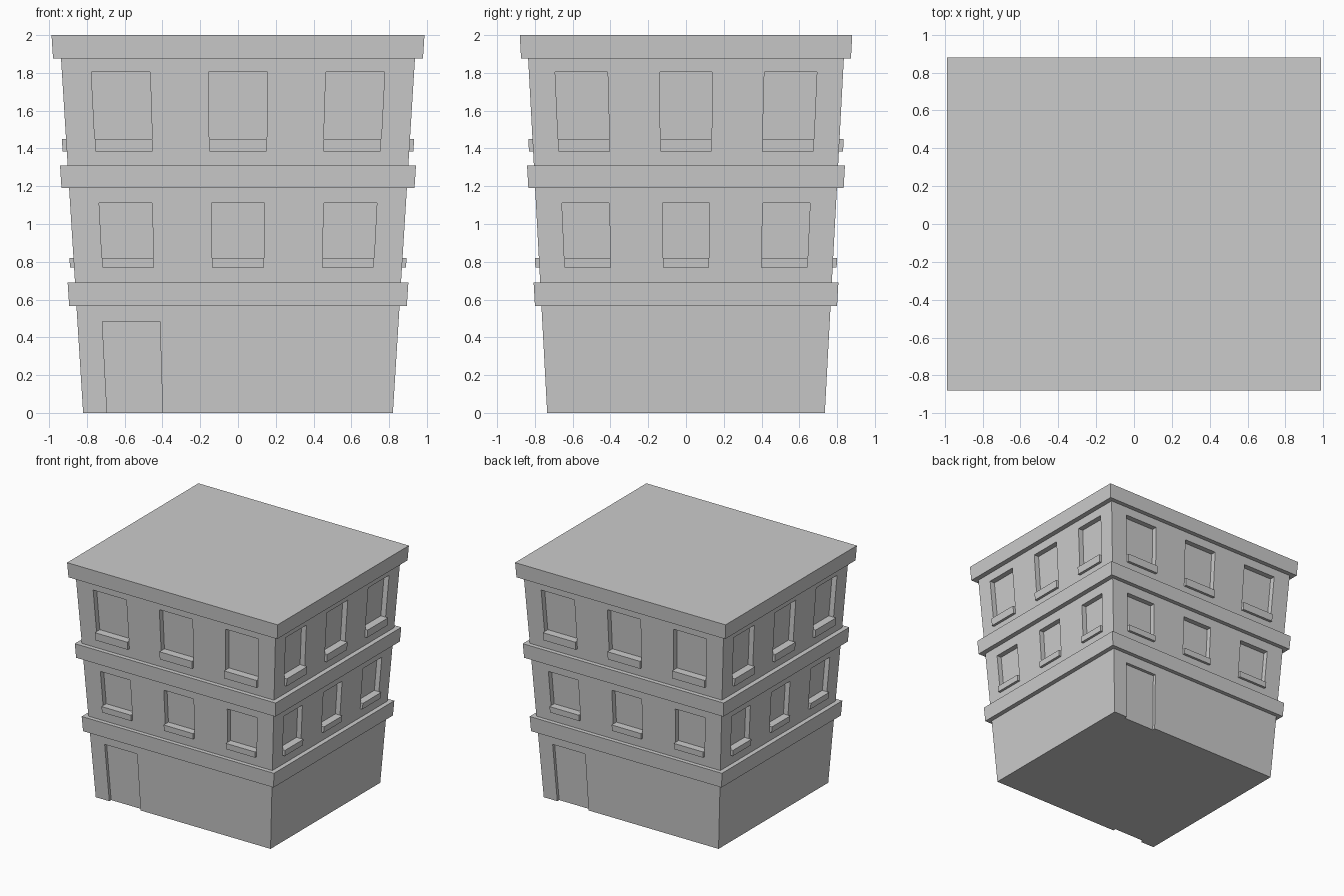
import bpy, bmesh, math
from mathutils import Matrix

if "Cube" in bpy.data.objects:
    bpy.data.objects.remove(bpy.data.objects["Cube"])

HX, HY = 0.82, 0.735          # wall half sizes at ground level
KX, KY = 0.076, 0.073         # outward lean per unit height


def add_box(bm, x0, x1, y0, y1, z0, z1, rot=0.0):
    m = (Matrix.Rotation(rot, 4, 'Z')
         @ Matrix.Translation(((x0 + x1) / 2, (y0 + y1) / 2, (z0 + z1) / 2))
         @ Matrix.Diagonal((x1 - x0, y1 - y0, z1 - z0, 1)))
    bmesh.ops.create_cube(bm, size=1, matrix=m)


def wall_box(bm, side, u, half, z0, z1, inner, outer):
    """Box on wall 0 front, 1 right, 2 back, 3 left; depths measured from the wall."""
    odd = side % 2
    dist, s = (HX, HY / HX) if odd else (HY, 1.0)
    add_box(bm, (u - half) * s, (u + half) * s, -dist - outer, -dist + inner,
            z0, z1, side * math.pi / 2)


def finish(name, bm):
    bmesh.ops.recalc_face_normals(bm, faces=bm.faces)
    me = bpy.data.meshes.new(name)
    bm.to_mesh(me)
    bm.free()
    ob = bpy.data.objects.new(name, me)
    bpy.context.collection.objects.link(ob)
    return ob


def lean(ob):
    for v in ob.data.vertices:
        v.co.x *= 1 + KX * v.co.z
        v.co.y *= 1 + KY * v.co.z
    ob.data.update()


# Storey windows: offset, half width, bottom, sill top, window top
storeys = {"lower": (0.549, 0.129, 0.77, 0.82, 1.112),
           "upper": (0.546, 0.137, 1.385, 1.45, 1.805)}

# Walls
bm = bmesh.new()
add_box(bm, -HX, HX, -HY, HY, 0, 1.94)
walls = finish("walls", bm)

# Openings for windows, and doors front and back
bm = bmesh.new()
for side in range(4):
    for off, half, z0, zs, z1 in storeys.values():
        for k in (-1, 0, 1):
            wall_box(bm, side, k * off, half, z0, z1, 0.04, 0.1)
for side in (0, 2):
    wall_box(bm, side, -0.546, 0.147, -0.1, 0.485, 0.025, 0.1)
cutter = finish("opening_cutter", bm)
cutter.hide_render = True

mod = walls.modifiers.new("openings", 'BOOLEAN')
mod.operation = 'DIFFERENCE'
mod.solver = 'EXACT'
mod.object = cutter
bpy.context.view_layer.objects.active = walls
bpy.ops.object.modifier_apply(modifier=mod.name)
bpy.data.objects.remove(cutter)
lean(walls)

# Window sills
for name, (off, half, z0, zs, z1) in storeys.items():
    bm = bmesh.new()
    for side in range(4):
        for k in (-1, 0, 1):
            wall_box(bm, side, k * off, half, z0, zs, 0.04, 0.02)
    lean(finish(name + "_window_sills", bm))

# Floor bands and roof slab
for name, z0, z1 in (("lower_band", 0.565, 0.69),
                     ("upper_band", 1.19, 1.31),
                     ("roof_slab", 1.875, 2.0)):
    bm = bmesh.new()
    add_box(bm, -0.857, 0.857, -0.768, 0.768, z0, z1)
    lean(finish(name, bm))
